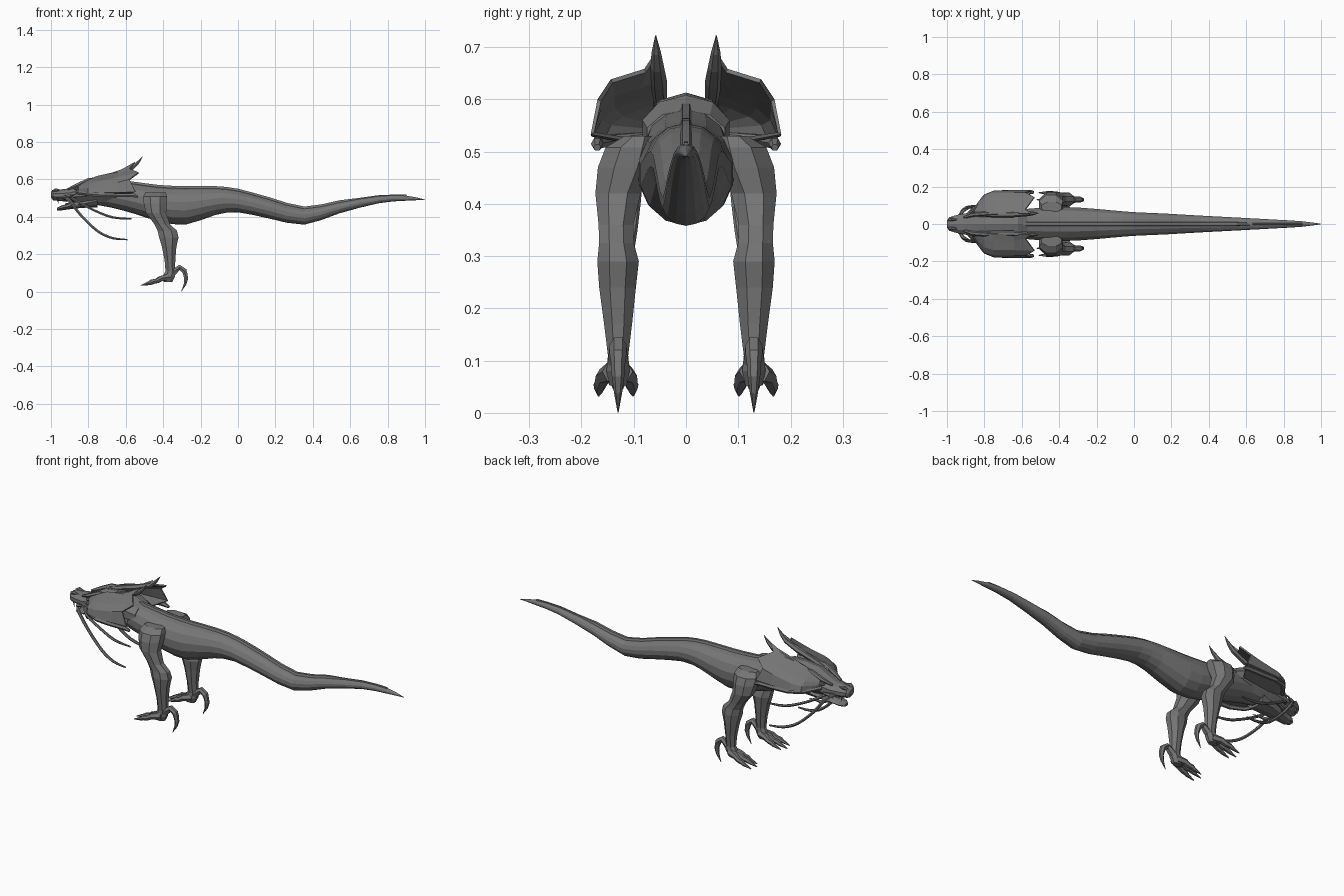
import bpy, bmesh, math
from mathutils import Vector

# Dark grey hide shared by every part
hide = bpy.data.materials.new("dark_grey")
hide.diffuse_color = (.18, .18, .18, 1)


def spline(pts, k):
    """Catmull-Rom refinement of a list of equal-length tuples."""
    pts = [Vector(p) for p in pts]
    out = []
    for i in range(len(pts) - 1):
        a, b, c, d = pts[max(i - 1, 0)], pts[i], pts[i + 1], pts[min(i + 2, len(pts) - 1)]
        for j in range(k):
            t = j / k
            out.append(0.5 * (2 * b + (c - a) * t + (2 * a - 5 * b + 4 * c - d) * t * t
                              + (3 * b - a - 3 * c + d) * t ** 3))
    return out + [pts[-1]]


def loft(name, rings, closed=True, mirror=False, thick=0):
    """Skin a list of rings; closed rings get end caps."""
    bm = bmesh.new()
    vs = [[bm.verts.new(p) for p in r] for r in rings]
    n = len(rings[0])
    for a, b in zip(vs, vs[1:]):
        for i in range(n if closed else n - 1):
            j = (i + 1) % n
            bm.faces.new((a[i], a[j], b[j], b[i]))
    if closed:
        bm.faces.new(vs[0])
        bm.faces.new(vs[-1])
    bmesh.ops.recalc_face_normals(bm, faces=bm.faces)
    me = bpy.data.meshes.new(name)
    bm.to_mesh(me)
    bm.free()
    me.materials.append(hide)
    ob = bpy.data.objects.new(name, me)
    bpy.context.collection.objects.link(ob)
    if thick:
        m = ob.modifiers.new("thickness", 'SOLIDIFY')
        m.thickness = thick
        m.offset = 0
    if mirror:
        m = ob.modifiers.new("mirror", 'MIRROR')
        m.use_axis = (False, True, False)
        m.use_mirror_merge = False
    return ob


def x_loft(name, stations, n=12, k=1):
    """Oval rings across x; station = (x, top z, bottom z, half width)."""
    rings = []
    for x, t, b, w in (spline(stations, k) if k > 1 else stations):
        rings.append([(x, w * math.sin(2 * math.pi * i / n),
                       (t + b) / 2 + (t - b) / 2 * math.cos(2 * math.pi * i / n)) for i in range(n)])
    return loft(name, rings)


def tube(name, pts, n=6, k=1, mirror=True):
    """Tapered tube; point = (x, y, z, radius)."""
    pts = spline(pts, k) if k > 1 else [Vector(p) for p in pts]
    pos = [Vector(p[:3]) for p in pts]
    rings = []
    for i, p in enumerate(pos):
        t = (pos[min(i + 1, len(pos) - 1)] - pos[max(i - 1, 0)]).normalized()
        side = Vector((0, 1, 0))
        side = (side - t * side.dot(t)).normalized()
        up = t.cross(side)
        r = max(pts[i][3], 0.0008)
        rings.append([p + side * r * math.cos(2 * math.pi * j / n)
                      + up * r * math.sin(2 * math.pi * j / n) for j in range(n)])
    return loft(name, rings, mirror=mirror)


# Long serpentine body: neck to tail tip
body = [(-.80, .575, .47, .05), (-.68, .592, .45, .07), (-.55, .577, .415, .085),
        (-.42, .560, .375, .093), (-.28, .554, .358, .089), (-.12, .554, .410, .075),
        (0, .540, .424, .065), (.17, .494, .390, .057), (.355, .445, .358, .046),
        (.54, .478, .418, .036), (.755, .511, .473, .024), (.90, .513, .486, .015),
        (1.0, .492, .490, .001)]
x_loft("body", body, 14, 2)

# Raised ridge along the back
ridge = []
for x, t, b, w in spline(body[1:-1], 2):
    h, s = (.014, .014) if x < .6 else (.007, .007)
    ridge.append([(x, -s, t - .012), (x, -s * .5, t + h * .7), (x, s * .5, t + h * .7), (x, s, t - .012)])
loft("back_ridge", ridge)

# Upper head and snout
x_loft("upper_head", [(-1.0, .535, .503, .020), (-.988, .544, .488, .038), (-.95, .546, .484, .050),
                      (-.90, .552, .480, .060), (-.86, .572, .474, .068), (-.80, .602, .466, .076),
                      (-.71, .613, .465, .085), (-.62, .608, .47, .088), (-.57, .58, .48, .078)], 10)
# Lower jaw, hanging open
x_loft("lower_jaw", [(-.967, .449, .434, .016), (-.945, .460, .434, .036), (-.89, .474, .442, .046),
                     (-.83, .490, .448, .055), (-.75, .52, .45, .062)], 8)
tube("tongue", [(-.82, 0, .478, .012), (-.88, 0, .474, .010), (-.925, 0, .468, .003)], mirror=False)

# Nostrils, brows, eyes
tube("nostril", [(-.992, .02, .537, .006), (-.975, .025, .544, .010), (-.94, .024, .54, .003)])
tube("brow", [(-.91, .036, .548, .006), (-.86, .05, .568, .012), (-.80, .055, .597, .012), (-.73, .055, .61, .003)])
tube("eye", [(-.875, .055, .547, .004), (-.862, .060, .550, .010), (-.845, .064, .552, .004)])

# Fangs
for i, (x, y, l) in enumerate([(-.965, .036, .018), (-.92, .046, .012)]):
    tube(f"upper_tooth_{i}", [(x, y, .502, .006), (x + .004, y, .490 - l, .0008)], 4)

# Short barbs beside the mouth
tube("mouth_barb", [(-.93, .046, .50, .010), (-.915, .072, .508, .011), (-.87, .088, .52, .001)], 5)
tube("jaw_barb", [(-.89, .038, .46, .010), (-.86, .066, .455, .009), (-.80, .082, .465, .001)], 5)

# Whiskers: one long, one short on each side
tube("long_whisker", [(-.93, .045, .505, .009), (-.90, .086, .485, .009), (-.84, .094, .408, .008),
                      (-.75, .105, .323, .008), (-.67, .118, .286, .007), (-.59, .127, .278, .004)], 6, 3)
tube("short_whisker", [(-.89, .05, .50, .008), (-.85, .088, .478, .008), (-.77, .096, .435, .007),
                       (-.67, .106, .397, .007), (-.57, .113, .39, .004)], 6, 3)

# Cupped frill behind each cheek, open at the back, with pointed trailing edge
frill = [[(-.85, .05, .567), (-.85, .057, .562), (-.85, .066, .555), (-.85, .07, .545), (-.85, .072, .532), (-.85, .055, .522)],
         [(-.80, .052, .597), (-.80, .085, .586), (-.80, .122, .570), (-.80, .147, .552), (-.80, .155, .53), (-.81, .065, .515)],
         [(-.75, .052, .615), (-.75, .090, .603), (-.75, .138, .587), (-.75, .165, .562), (-.75, .175, .53), (-.75, .075, .513)],
         [(-.64, .053, .640), (-.64, .088, .625), (-.64, .138, .609), (-.64, .166, .583), (-.64, .178, .532), (-.65, .085, .515)],
         [(-.55, .055, .69), (-.58, .078, .655), (-.532, .142, .635), (-.58, .166, .598), (-.548, .179, .535), (-.60, .09, .52)]]
loft("frill", frill, closed=False, mirror=True, thick=.008)
tube("horn", [(-.83, .046, .575, .011), (-.73, .05, .606, .014), (-.64, .052, .633, .016),
              (-.565, .055, .662, .013), (-.535, .057, .69, .009), (-.51, .058, .722, .001)], 6)
tube("frill_rim", [(-.86, .065, .53, .010), (-.80, .143, .522, .012), (-.73, .168, .517, .012),
                   (-.64, .170, .515, .012), (-.56, .170, .515, .012), (-.535, .170, .508, .007)], 6)

# Legs: shoulder down to ankle; station = (z, x, y, half depth, half width)
leg = [(.530, -.44, .090, .058, .03), (.508, -.443, .104, .070, .054), (.47, -.442, .115, .067, .058),
       (.42, -.438, .130, .058, .047), (.36, -.405, .134, .045, .036), (.325, -.378, .133, .056, .036),
       (.29, -.37, .130, .056, .043), (.24, -.368, .131, .042, .038), (.17, -.364, .13, .031, .029),
       (.11, -.362, .13, .028, .021), (.08, -.37, .13, .036, .024), (.052, -.375, .13, .026, .018)]
loft("leg", [[(x + rx * math.cos(math.pi * (i + .5) / 4), y + ry * math.sin(math.pi * (i + .5) / 4), z)
              for i in range(8)] for z, x, y, rx, ry in leg], mirror=True)

# Three splayed front toes with claws
for i, (dy, dx) in enumerate([(-.026, .02), (0, 0), (.034, .01)]):
    y = .13
    tube(f"toe_{i}", [(-.365, y + dy * .3, .078, .021), (-.415 + dx * .4, y + dy * .8, .070, .016),
                      (-.44 + dx * .6, y + dy * .95, .057, .013), (-.462 + dx * .8, y + dy, .054, .013),
                      (-.478 + dx, y + dy * 1.05, .046, .010), (-.52 + dx, y + dy * 1.1, .033, .002)], 6)
# Hooked rear claw
tube("rear_toe", [(-.365, .13, .085, .022), (-.335, .13, .112, .018), (-.312, .13, .130, .016),
                  (-.288, .13, .112, .016), (-.279, .13, .085, .012)], 6)
tube("rear_claw", [(-.283, .13, .098, .014), (-.277, .13, .07, .012), (-.283, .13, .04, .008),
                   (-.303, .13, .001, .001)], 6)
